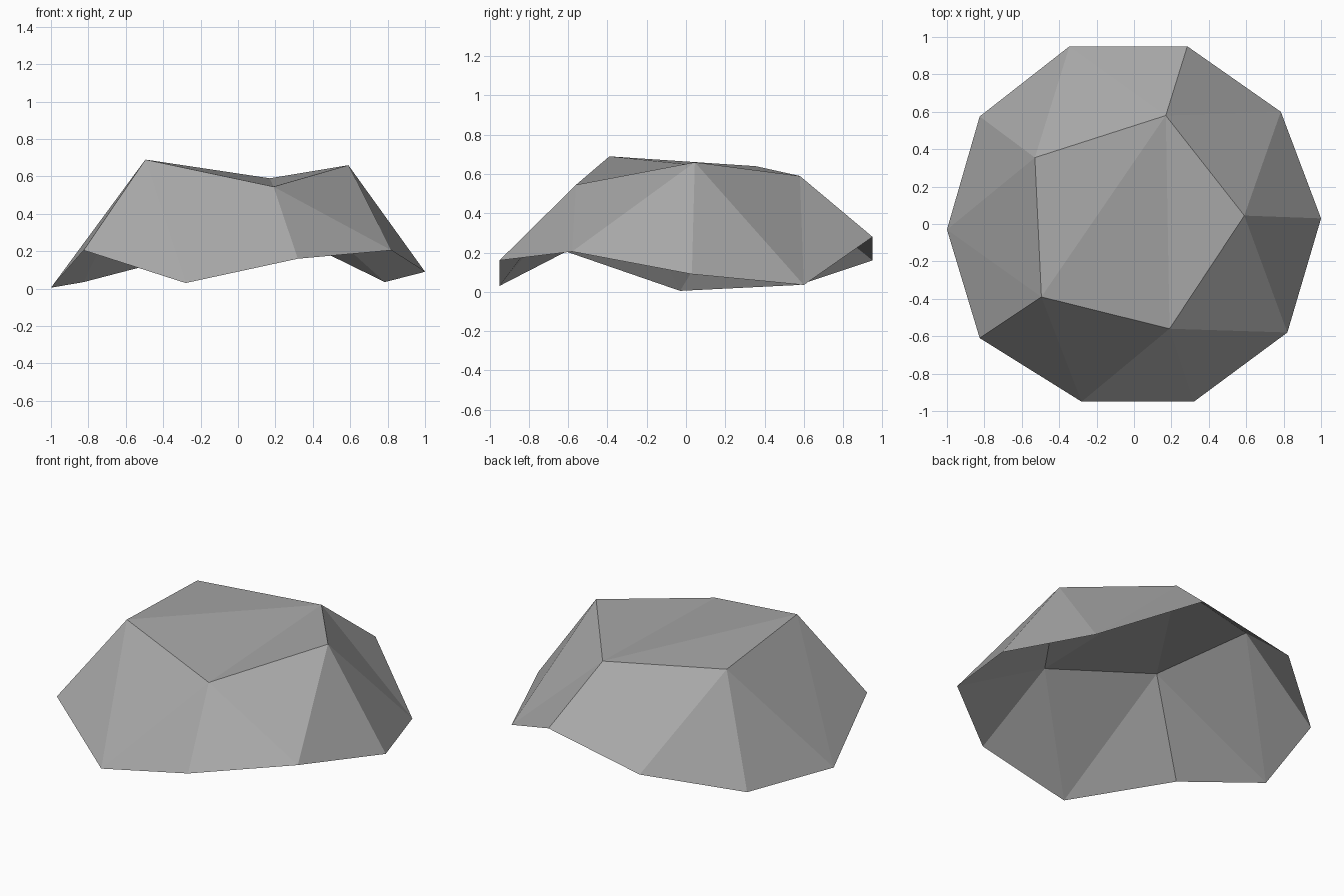
import bpy
import bmesh

if "Cube" in bpy.data.objects:
    bpy.data.objects.remove(bpy.data.objects["Cube"], do_unlink=True)

# Stone colour
stone = bpy.data.materials.new("stone_grey")
stone.use_nodes = True
colour = (0.39, 0.39, 0.39, 1.0)
stone.diffuse_color = colour
stone.node_tree.nodes["Principled BSDF"].inputs["Base Color"].default_value = colour

# Uneven lower rim, counter-clockwise from +x
RIM = [(1.0, 0.03, 0.09), (0.785, 0.60, 0.035), (0.285, 0.95, 0.28),
       (-0.345, 0.95, 0.16), (-0.825, 0.575, 0.035), (-1.0, -0.03, 0.005),
       (-0.825, -0.61, 0.205), (-0.28, -0.95, 0.03), (0.32, -0.95, 0.16),
       (0.82, -0.58, 0.205)]
# Corners of the worn top, in the same order
CROWN = [(0.59, 0.045, 0.66), (0.17, 0.58, 0.59), (-0.53, 0.355, 0.64),
         (-0.495, -0.39, 0.69), (0.19, -0.56, 0.545)]

bm = bmesh.new()
rim = [bm.verts.new(p) for p in RIM]
crown = [bm.verts.new(p) for p in CROWN]

# Sides: each crown corner fans over two rim edges, then joins its neighbour
for i, corner in enumerate(crown):
    before, middle, after = (rim[(2 * i + k) % len(rim)] for k in (-1, 0, 1))
    bm.faces.new((corner, before, middle))
    bm.faces.new((corner, middle, after))
    bm.faces.new((corner, after, crown[(i + 1) % len(crown)]))

# Top: fan from the back corner
fan = crown[1:] + crown[:1]
for a, b in zip(fan[1:], fan[2:]):
    bm.faces.new((fan[0], a, b))

# Open-bottomed, flat-shaded shell
mesh = bpy.data.meshes.new("rock_shell")
bm.to_mesh(mesh)
bm.free()
mesh.materials.append(stone)
rock = bpy.data.objects.new("rock_shell", mesh)
bpy.context.collection.objects.link(rock)
